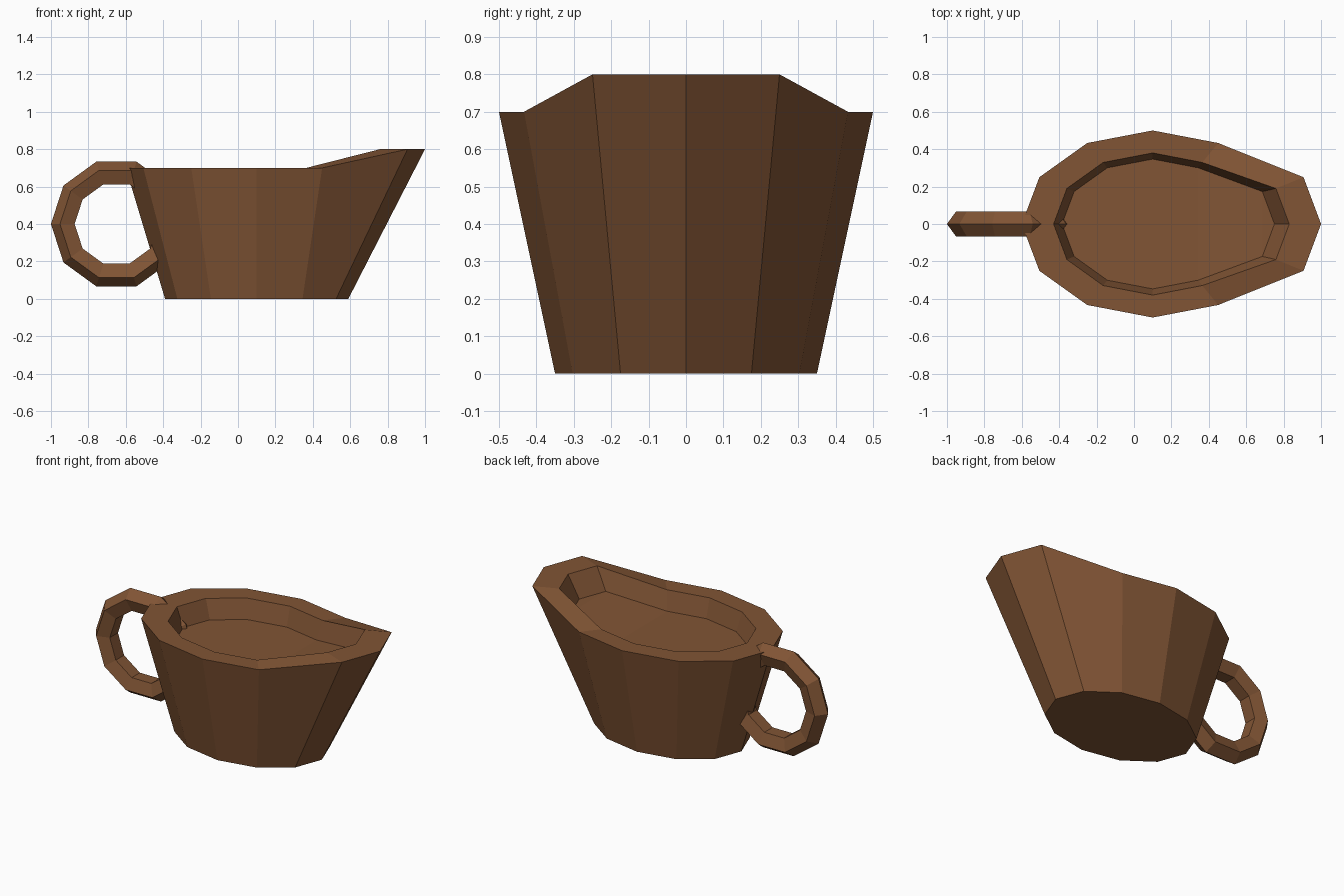
import bpy, bmesh
from math import cos, sin, pi, radians

if "Cube" in bpy.data.objects:
    bpy.data.objects.remove(bpy.data.objects["Cube"])

SIDES = 12
brown = bpy.data.materials.new("brown_clay")
brown.diffuse_color = (0.22, 0.09, 0.035, 1)
brown.use_nodes = True
brown.node_tree.nodes["Principled BSDF"].inputs["Base Color"].default_value = brown.diffuse_color


def oval(bm, rx, ry, z, spout):
    """Ring of vertices; the three front-most are pulled out and up as a spout."""
    ring = []
    for i in range(SIDES):
        a = 2 * pi * i / SIDES
        pull = spout if i in (0, 1, SIDES - 1) else 0
        ring.append(bm.verts.new((0.1 + rx * cos(a) + pull, ry * sin(a), z + pull / 2)))
    return ring


# Body: base, outer rim, inner rim and inside floor
bm = bmesh.new()
rings = [oval(bm, *r) for r in (
    (0.49, 0.35, 0.0, 0.0),
    (0.70, 0.50, 0.7, 0.2),
    (0.53, 0.38, 0.7, 0.2),
    (0.485, 0.347, 0.58, 0.166))]
for low, high in zip(rings, rings[1:]):
    for i in range(SIDES):
        j = (i + 1) % SIDES
        bm.faces.new((low[i], low[j], high[j], high[i]))
bm.faces.new(rings[0][::-1])

# Inside floor: strips across, rising gently towards the spout
f = rings[3]
half = SIDES // 2
bm.faces.new((f[0], f[1], f[-1]))
for i in range(1, half - 1):
    bm.faces.new((f[i], f[i + 1], f[-i - 1], f[-i]))
bm.faces.new((f[half - 1], f[half], f[half + 1]))
bmesh.ops.recalc_face_normals(bm, faces=bm.faces)

mesh = bpy.data.meshes.new("jug_body")
bm.to_mesh(mesh)
bm.free()
body = bpy.data.objects.new("jug_body", mesh)
bpy.context.collection.objects.link(body)
mesh.materials.append(brown)

# Handle: low-poly ring sunk into the back wall
bpy.ops.mesh.primitive_torus_add(
    major_segments=10, minor_segments=5, major_radius=0.28, minor_radius=0.07,
    location=(-0.65, 0, 0.4), rotation=(radians(90), 0, 0))
handle = bpy.context.object
handle.name = "handle"
handle.data.materials.append(brown)
